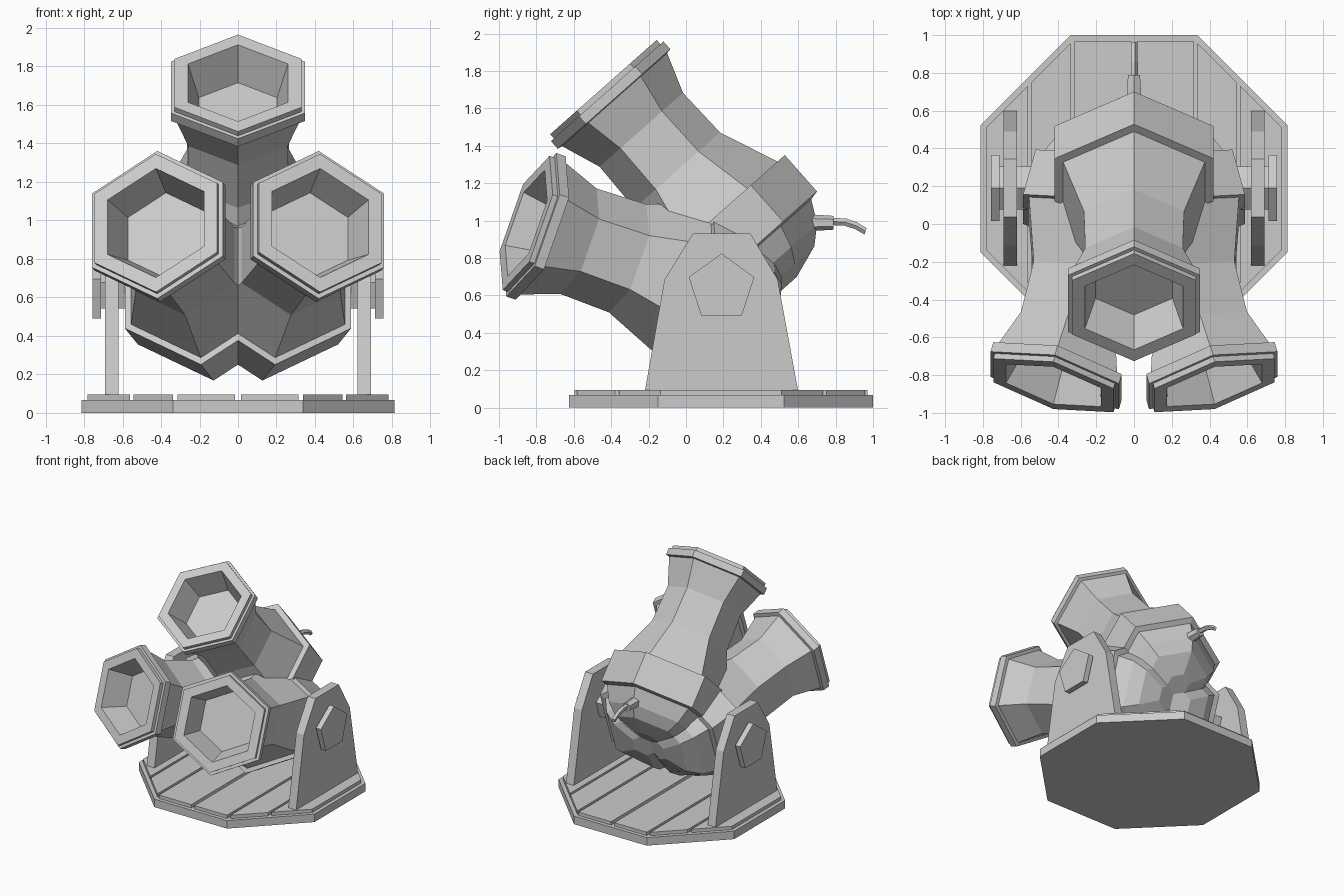
import bpy, bmesh, math
from mathutils import Vector, Matrix

if "Cube" in bpy.data.objects:
    bpy.data.objects.remove(bpy.data.objects["Cube"])


def finish(name, bm):
    bmesh.ops.recalc_face_normals(bm, faces=bm.faces[:])
    mesh = bpy.data.meshes.new(name)
    bm.to_mesh(mesh)
    bm.free()
    ob = bpy.data.objects.new(name, mesh)
    bpy.context.collection.objects.link(ob)
    return ob


def extrude_poly(bm, pts, offset):
    """Closed prism from a polygon."""
    face = bm.faces.new([bm.verts.new(p) for p in pts])
    new = bmesh.ops.extrude_face_region(bm, geom=[face])["geom"]
    bmesh.ops.translate(bm, vec=offset, verts=[g for g in new if isinstance(g, bmesh.types.BMVert)])


def clip(bm, co, no):
    """Remove everything on the positive side of a plane."""
    bmesh.ops.bisect_plane(bm, geom=bm.verts[:] + bm.edges[:] + bm.faces[:],
                           plane_co=co, plane_no=no, clear_outer=True)


def octagon(apothem, z):
    r = apothem / math.cos(math.pi / 8)
    return [(r * math.cos(math.pi / 8 + i * math.pi / 4),
             0.187 + r * math.sin(math.pi / 8 + i * math.pi / 4), z) for i in range(8)]


# Octagonal base
bm = bmesh.new()
extrude_poly(bm, octagon(0.813, 0), (0, 0, 0.067))
finish("base", bm)

# Floor planks: strips cut from a slightly smaller octagon
for i, (x0, x1) in enumerate([(-0.785, -0.562), (-0.542, -0.337), (-0.315, -0.015),
                              (0.015, 0.315), (0.337, 0.542), (0.562, 0.785)]):
    bm = bmesh.new()
    extrude_poly(bm, octagon(0.783, 0.06), (0, 0, 0.035))
    for x, s in ((x0, -1), (x1, 1)):
        clip(bm, (x, 0, 0), (s, 0, 0))
        bmesh.ops.holes_fill(bm, edges=[e for e in bm.edges if e.is_boundary])
    finish(f"plank_{i + 1}", bm)

# Side plates with pentagonal axles and bolt heads
plate = [(-0.222, 0.075), (-0.115, 0.685), (0.037, 0.93), (0.345, 0.93), (0.49, 0.685), (0.602, 0.075)]


def pentagon(r):
    return [(0.19 + r * math.sin(i * math.tau / 5), 0.64 + r * math.cos(i * math.tau / 5))
            for i in range(5)]


for side, s in (("left", -1), ("right", 1)):
    for name, pts, x0, x1 in (("side_plate", plate, 0.62, 0.692),
                              ("axle", pentagon(0.12), 0.45, 0.72),
                              ("bolt_head", pentagon(0.184), 0.712, 0.757)):
        bm = bmesh.new()
        extrude_poly(bm, [(s * x0, y, z) for y, z in pts], (s * (x1 - x0), 0, 0))
        finish(f"{side}_{name}", bm)


# Hexagonal barrels
def barrel(name, origin, axis, planes, ring_r, band_r):
    # (distance back from the muzzle ring, corner radius)
    profile = [(0.12, 0.235), (-0.085, 0.30), (-0.085, 0.38), (-0.055, 0.38), (-0.055, ring_r),
               (0.0, ring_r), (0.005, 0.375), (0.22, 0.298), (0.51, 0.306), (0.83, 0.433),
               (0.83, band_r), (1.09, band_r), (1.10, band_r - 0.05), (1.22, 0.37),
               (1.30, 0.28), (1.36, 0.1)]
    a = Vector(axis).normalized()
    v = Vector((0, a.z, -a.y)).normalized()
    w = a.cross(v)
    bm = bmesh.new()
    rings = []
    for t, r in profile:
        ring = []
        for i in range(6):
            ang = i * math.pi / 3
            p = Vector(origin) - a * t + v * (r * math.cos(ang)) + w * (r * math.sin(ang))
            ring.append(bm.verts.new(p))
        rings.append(ring)
    for p, q in zip(rings, rings[1:]):
        for i in range(6):
            j = (i + 1) % 6
            bm.faces.new((p[i], p[j], q[j], q[i]))
    bm.faces.new(rings[0])
    bm.faces.new(rings[-1])
    bmesh.ops.recalc_face_normals(bm, faces=bm.faces[:])
    for co, no in planes:
        clip(bm, co, no)
    finish(name, bm)


# Barrels are trimmed just past where they meet their neighbours
top = Vector((0, -0.385, 1.65))
top_axis = Vector((0, -0.663, 0.749))
top_cuts = []
for side, s in (("right", 1), ("left", -1)):
    low = Vector((s * 0.405, -0.777, 0.96))
    low_axis = Vector((s * 0.255, -0.912, 0.318))
    mid, toward_low = (top + low) / 2, (low_axis - top_axis).normalized()
    top_cuts.append((mid + toward_low * 0.03, toward_low))
    barrel(f"{side}_barrel", low, low_axis, [(mid, -toward_low), ((0, 0, 0), (-s, 0, 0))],
           0.406, 0.471)
barrel("top_barrel", top, top_axis, top_cuts, 0.402, 0.485)

# Fuse socket and drooping fuse cord at the back
bm = bmesh.new()
bmesh.ops.create_cone(bm, cap_ends=True, segments=6, radius1=0.047, radius2=0.037, depth=0.16,
                      matrix=Matrix.Translation((0, 0.708, 0.988)) @ Matrix.Rotation(-math.pi / 2, 4, 'X'))
finish("fuse_socket", bm)

bm = bmesh.new()
prev = None
for y, z, r in ((0.77, 0.995, 0.02), (0.85, 0.992, 0.02), (0.91, 0.972, 0.019), (0.96, 0.942, 0.018)):
    ring = [bm.verts.new((r * math.cos(k * math.tau / 5), y + 0.3 * r * math.sin(k * math.tau / 5),
                          z + r * math.sin(k * math.tau / 5))) for k in range(5)]
    if prev:
        for k in range(5):
            bm.faces.new((prev[k], prev[(k + 1) % 5], ring[(k + 1) % 5], ring[k]))
    else:
        bm.faces.new(ring)
    prev = ring
bm.faces.new(prev)
finish("fuse_cord", bm)
